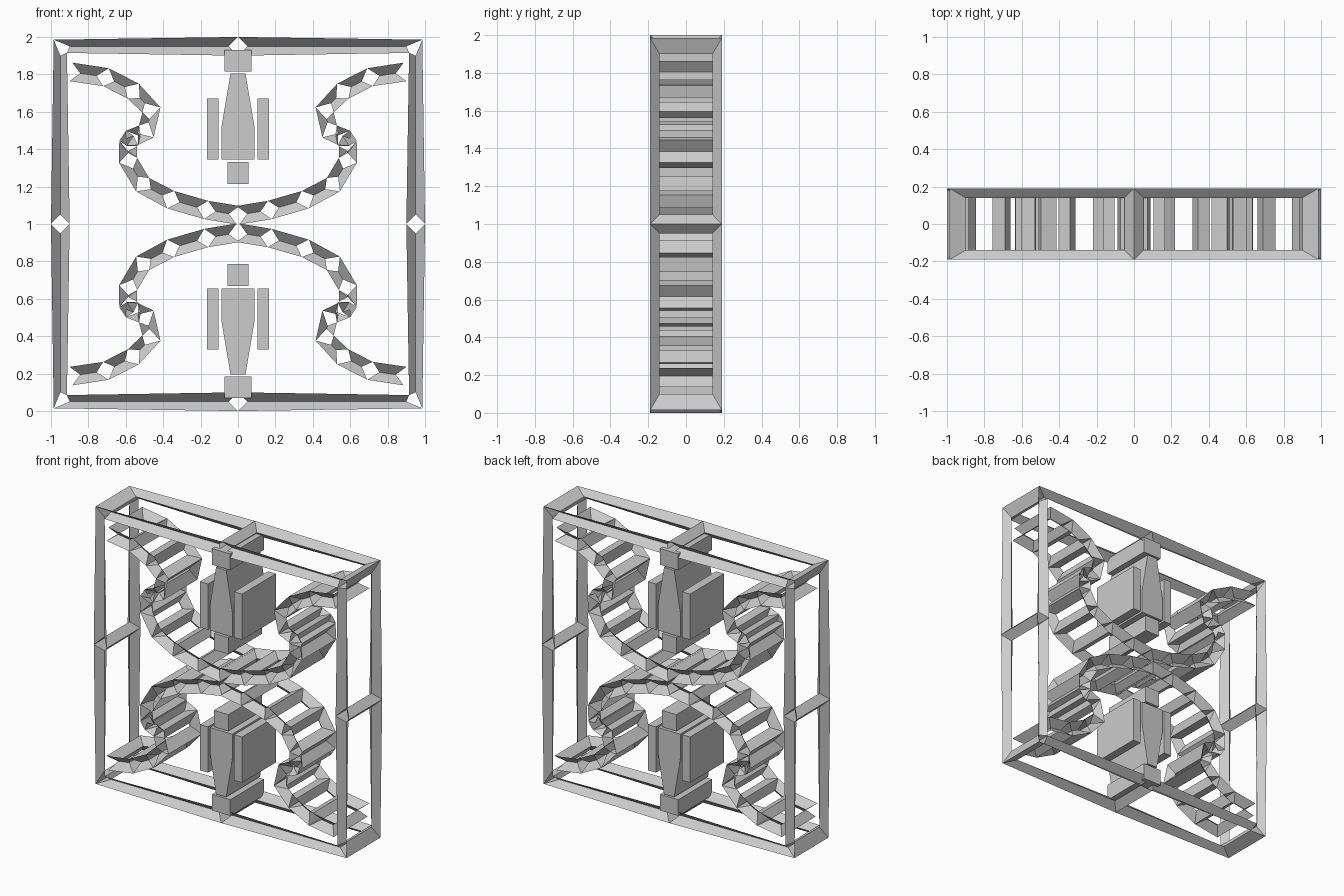
import bpy

if "Cube" in bpy.data.objects:
    bpy.data.objects.remove(bpy.data.objects["Cube"])

D = 0.19       # half depth of the whole panel
CENTER = 1.0   # height of the mirror plane


def new_object(name, verts, faces):
    mesh = bpy.data.meshes.new(name)
    mesh.from_pydata(verts, [], faces)
    mesh.update()
    ob = bpy.data.objects.new(name, mesh)
    ob.location.z = CENTER
    bpy.context.collection.objects.link(ob)
    return ob


def ribbon(name, path, closed):
    """Strip of quads along an (x, z) path, turned into open struts and rungs."""
    n = len(path)
    verts = [(x, y, z - CENTER) for x, z in path for y in (-D, D)]
    faces = []
    for i in range(n if closed else n - 1):
        j = (i + 1) % n
        faces.append((2 * i, 2 * j, 2 * j + 1, 2 * i + 1))
    ob = new_object(name, verts, faces)
    wire = ob.modifiers.new("struts", 'WIREFRAME')
    wire.thickness = 0.1
    wire.offset = 0
    wire.use_boundary = False
    wire.use_even_offset = True
    wire.use_replace = True
    return ob


def prism(name, outline):
    """Solid block from a front outline (counter-clockwise), full panel depth."""
    n = len(outline)
    verts = [(x, y, z - CENTER) for y in (-D, D) for x, z in outline]
    faces = [tuple(range(n)), tuple(range(2 * n - 1, n - 1, -1))]
    faces += [(i, i + n, (i + 1) % n + n, (i + 1) % n) for i in range(n)]
    return new_object(name, verts, faces)


def box(name, x0, x1, z0, z1):
    return prism(name, [(x0, z0), (x1, z0), (x1, z1), (x0, z1)])


def mirror(ob, x, z):
    mod = ob.modifiers.new("mirror", 'MIRROR')
    mod.use_axis = (x, False, z)
    mod.use_mirror_merge = False


# square outer frame with a rung at each corner and mid-side
H = 0.95
ribbon("outer_frame", [(H * a, CENTER + H * b) for a, b in
       [(-1, -1), (0, -1), (1, -1), (1, 0), (1, 1), (0, 1), (-1, 1), (-1, 0)]], True)

# four curled scrolls from one ladder strip
scroll = ribbon("scroll", [
    (0.893, 1.813), (0.706, 1.785), (0.56, 1.71), (0.463, 1.61),
    (0.49, 1.495), (0.567, 1.46), (0.587, 1.43), (0.587, 1.34),
    (0.51, 1.21), (0.36, 1.13), (0.17, 1.075), (0.0, 1.047)], False)
mirror(scroll, True, True)

# upper and lower centre ornaments
cap = box("ornament_cap", -0.072, 0.072, 1.815, 1.93)
body = prism("ornament_body", [
    (-0.088, 1.345), (0.088, 1.345), (0.088, 1.52),
    (0.04, 1.805), (-0.04, 1.805), (-0.088, 1.52)])
base = box("ornament_base", -0.057, 0.057, 1.215, 1.332)
for part in (cap, body, base):
    mirror(part, False, True)
side = box("ornament_side_bar", 0.103, 0.165, 1.345, 1.67)
mirror(side, True, True)
